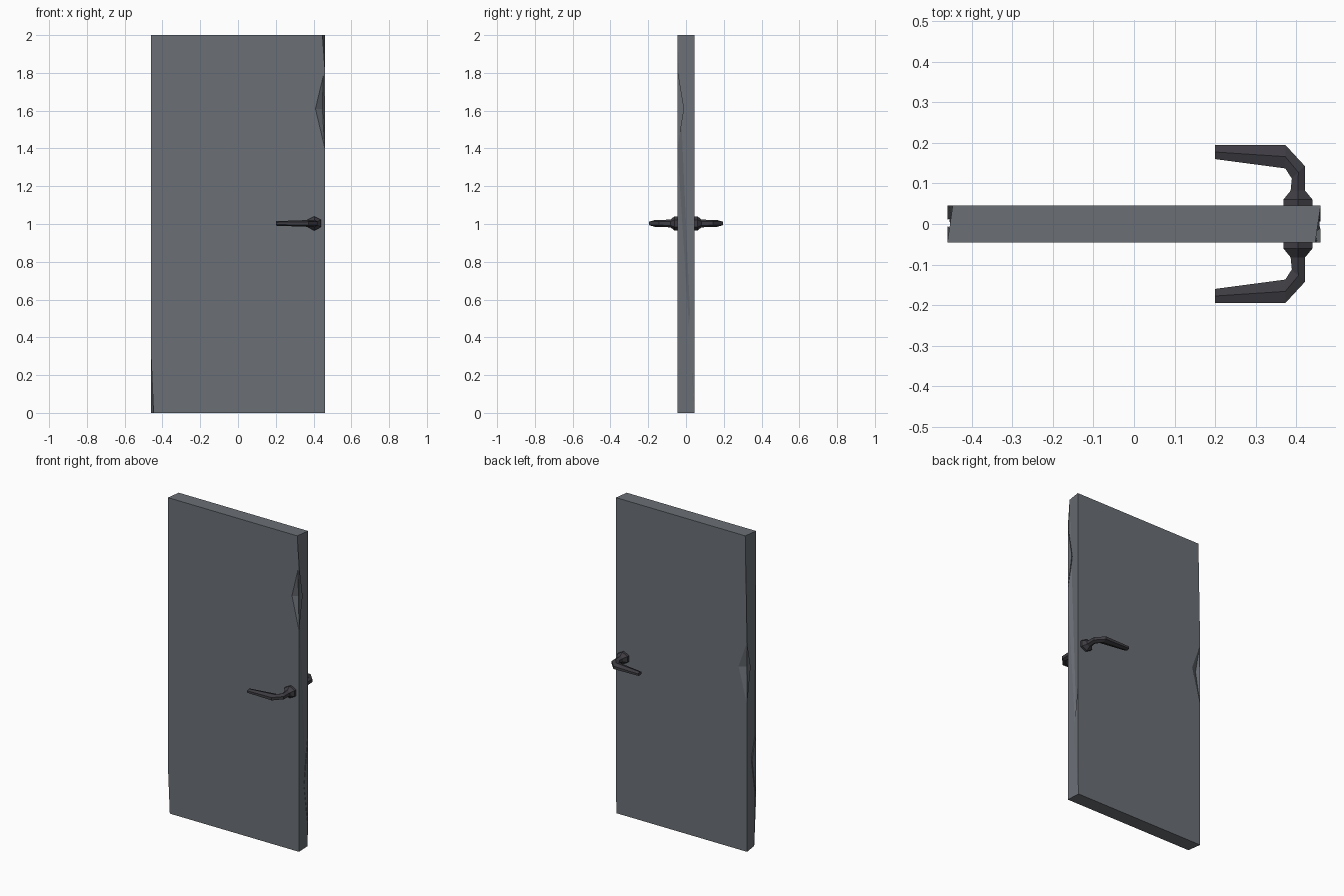
import bpy, bmesh

if "Cube" in bpy.data.objects:
    bpy.data.objects.remove(bpy.data.objects["Cube"])


def material(name, rgb):
    m = bpy.data.materials.new(name)
    m.diffuse_color = (*rgb, 1)
    m.use_nodes = True
    m.node_tree.nodes["Principled BSDF"].inputs["Base Color"].default_value = m.diffuse_color
    return m


def finish(name, bm, mat):
    bmesh.ops.recalc_face_normals(bm, faces=bm.faces)
    mesh = bpy.data.meshes.new(name)
    bm.to_mesh(mesh)
    bm.free()
    mesh.materials.append(mat)
    obj = bpy.data.objects.new(name, mesh)
    bpy.context.collection.objects.link(obj)


door_grey = material("door grey", (0.145, 0.16, 0.18))
handle_dark = material("handle dark grey", (0.049, 0.046, 0.055))

W, D, H = 0.46, 0.045, 2.0

# Door slab: each upright edge has one wedge-shaped chip.
# sign x, sign y, bottom x, top x, chip low / deepest / high, depth x, depth y
corners = [
    (1, -1, 0.46, 0.447, 1.40, 1.61, 1.82, 0.41, 0.01),
    (1, 1, 0.455, 0.46, 0.13, 0.40, 0.71, 0.41, 0.005),
    (-1, 1, 0.46, 0.447, 0.93, 1.16, 1.33, 0.40, 0.01),
    (-1, -1, 0.447, 0.46, 0.30, 0.56, 0.73, 0.41, 0.005),
]
bm = bmesh.new()
columns = []
for sx, sy, xb, xt, z0, zm, z1, ax, by in corners:
    def point(x, y, z):
        return bm.verts.new((sx * x, sy * y, z))
    bottom, top = point(xb, D, 0), point(xt, D, H)
    low, high = point(W, D, z0), point(W, D, z1)
    a, b = point(ax, D, zm), point(W, by, zm)
    bm.faces.new((low, a, b))
    bm.faces.new((high, b, a))
    columns.append(([bottom, low, b, high, top], [bottom, low, a, high, top]))
for i in range(4):
    kind = i % 2                      # 0: narrow side, 1: broad face
    left, right = columns[i][kind], columns[(i + 1) % 4][kind]
    bm.faces.new(left + right[::-1])
bm.faces.new([c[0][0] for c in columns])
bm.faces.new([c[0][-1] for c in columns])
bmesh.ops.triangulate(bm, faces=[f for f in bm.faces if len(f.verts) > 4])
finish("door_panel", bm, door_grey)

# Lever handles: six-sided sections from the rose, through the neck, to the tip
# inner x, inner y, outer x, outer y, half height
sections = [
    (0.368, 0.040, 0.440, 0.040, 0.038),
    (0.368, 0.060, 0.440, 0.060, 0.038),
    (0.386, 0.082, 0.422, 0.082, 0.021),
    (0.389, 0.112, 0.421, 0.143, 0.018),
    (0.373, 0.137, 0.373, 0.195, 0.018),
    (0.200, 0.160, 0.200, 0.195, 0.012),
]
for name, side in (("front_handle", -1), ("back_handle", 1)):
    bm = bmesh.new()
    rings = []
    for ix, iy, ox, oy, h in sections:
        ring = []
        for t, k in ((0, -0.5), (0.5, -1), (1, -0.5), (1, 0.5), (0.5, 1), (0, 0.5)):
            ring.append(bm.verts.new((ix + (ox - ix) * t,
                                      side * (iy + (oy - iy) * t),
                                      1.003 + k * h)))
        rings.append(ring)
    for r, s in zip(rings, rings[1:]):
        for j in range(6):
            k = (j + 1) % 6
            bm.faces.new((r[j], r[k], s[k], s[j]))
    bm.faces.new(rings[0])
    bm.faces.new(rings[-1])
    finish(name, bm, handle_dark)
